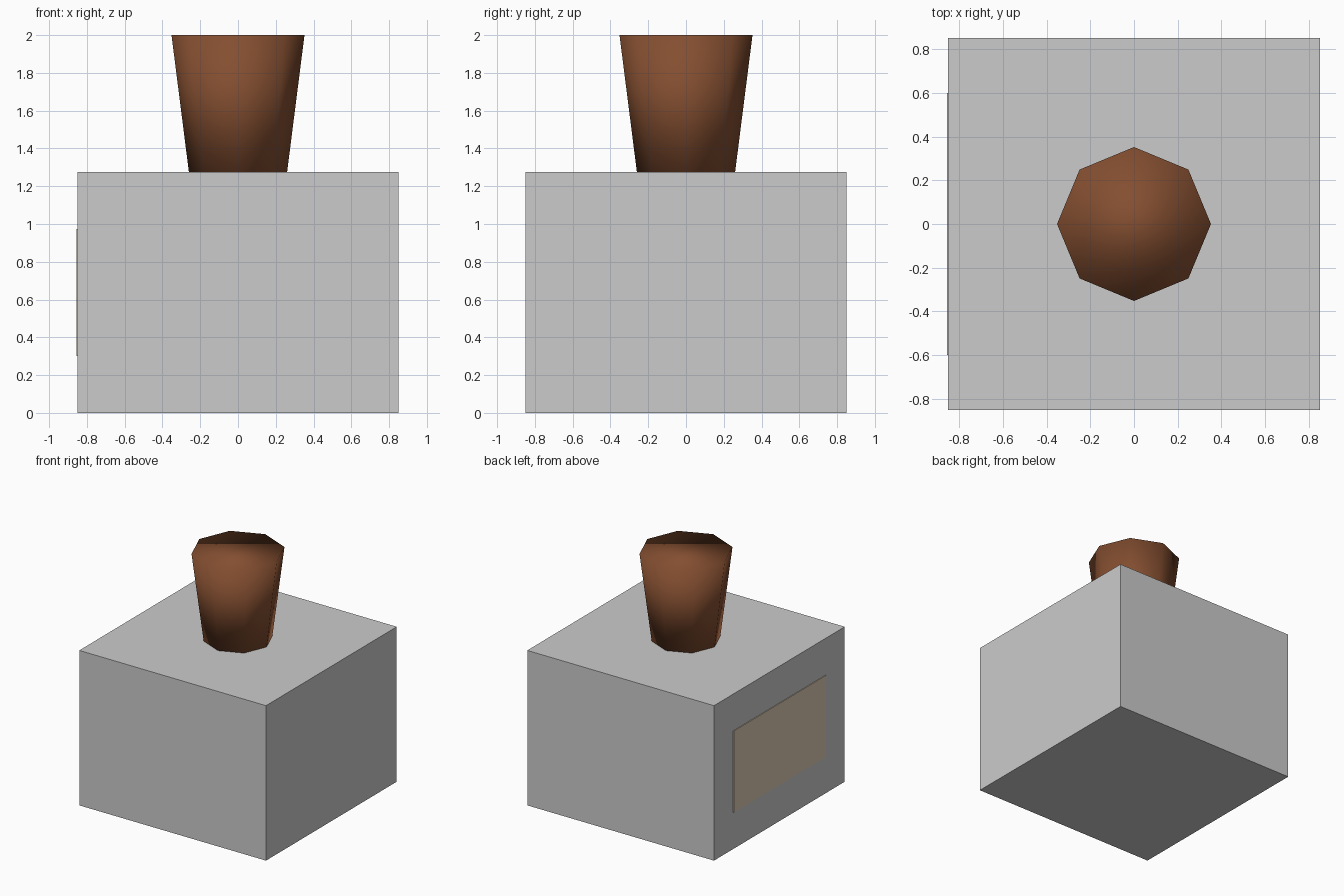
import bpy

if "Cube" in bpy.data.objects:
    bpy.data.objects.remove(bpy.data.objects["Cube"])


def colour(obj, name, rgb):
    mat = bpy.data.materials.new(name)
    mat.diffuse_color = (*rgb, 1)
    mat.use_nodes = True
    mat.node_tree.nodes["Principled BSDF"].inputs["Base Color"].default_value = mat.diffuse_color
    obj.data.materials.append(mat)


def box(name, centre, size):
    bpy.ops.mesh.primitive_cube_add(size=1, location=centre)
    obj = bpy.context.object
    obj.name = name
    obj.scale = size
    bpy.ops.object.transform_apply(location=False, rotation=False, scale=True)
    return obj


H = 1.275  # height of the main block

# Main block
box("block", (0, 0, H / 2), (1.7, 1.7, H))

# Flaring eight-sided handle, smooth shaded over its caps
bpy.ops.mesh.primitive_cone_add(vertices=8, radius1=0.26, radius2=0.352,
                                depth=2 - H, location=(0, 0, (2 + H) / 2))
handle = bpy.context.object
handle.name = "handle"
bpy.ops.object.shade_smooth()
colour(handle, "dark_brown", (0.23, 0.077, 0.03))

# Thin panel on the left side
panel = box("side_panel", (-0.8525, 0, H / 2), (0.006, 1.2, 0.67))
colour(panel, "tan", (0.72, 0.60, 0.44))
